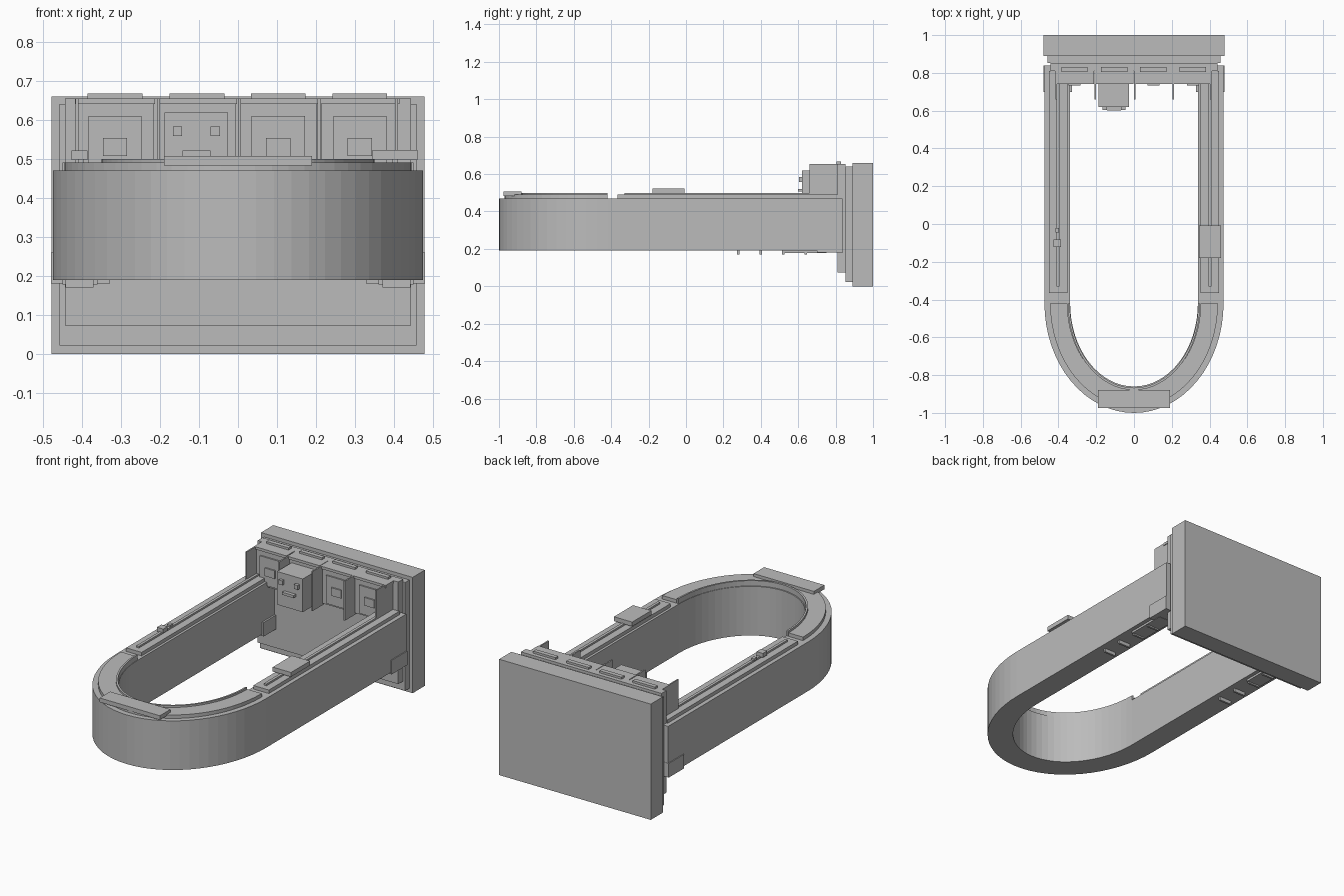
import bpy, bmesh, math

if "Cube" in bpy.data.objects:
    bpy.data.objects.remove(bpy.data.objects["Cube"])

grey = bpy.data.materials.new("plain grey")
grey.diffuse_color = (0.5, 0.5, 0.5, 1)
grey.use_nodes = True
grey.node_tree.nodes["Principled BSDF"].inputs["Base Color"].default_value = grey.diffuse_color


def finish(bm, name):
    bmesh.ops.recalc_face_normals(bm, faces=bm.faces)
    me = bpy.data.meshes.new(name)
    bm.to_mesh(me)
    bm.free()
    me.materials.append(grey)
    ob = bpy.data.objects.new(name, me)
    bpy.context.collection.objects.link(ob)
    return ob


def box(name, x0, x1, y0, y1, z0, z1):
    bm = bmesh.new()
    bmesh.ops.create_cube(bm, size=1)
    for v in bm.verts:
        v.co.x = x0 + (v.co.x + 0.5) * (x1 - x0)
        v.co.y = y0 + (v.co.y + 0.5) * (y1 - y0)
        v.co.z = z0 + (v.co.z + 0.5) * (z1 - z0)
    return finish(bm, name)


def pair(name, x0, x1, *rest):
    box(name + "_right", x0, x1, *rest)
    box(name + "_left", -x1, -x0, *rest)


CY, N = -0.42, 32


def band(name, outer, inner, z0, z1, y_end=None):
    """U-shaped strip: half ellipse, optionally with straight legs."""
    def path(r):
        pts = [(r[0] * math.cos(math.pi * i / N), CY - r[1] * math.sin(math.pi * i / N))
               for i in range(N + 1)]
        if y_end is not None:
            pts = [(r[0], y_end)] + pts + [(-r[0], y_end)]
        return pts
    bm = bmesh.new()
    rings = [[bm.verts.new((o[0], o[1], z0)), bm.verts.new((o[0], o[1], z1)),
              bm.verts.new((i[0], i[1], z1)), bm.verts.new((i[0], i[1], z0))]
             for o, i in zip(path(outer), path(inner))]
    for a, b in zip(rings, rings[1:]):
        for k in range(4):
            bm.faces.new((a[k], a[(k + 1) % 4], b[(k + 1) % 4], b[k]))
    bm.faces.new(rings[0])
    bm.faces.new(rings[-1])
    return finish(bm, name)


# back wall in three steps
box("back_wall", -0.478, 0.478, 0.89, 1.0, 0, 0.66)
box("wall_step_large", -0.457, 0.457, 0.853, 0.89, 0.022, 0.64)
box("wall_step_small", -0.443, 0.443, 0.81, 0.853, 0.073, 0.655)

# U-shaped body and its curved top trim
band("curved_body", (0.474, 0.58), (0.338, 0.44), 0.19, 0.47, 0.838)
band("curved_track", (0.444, 0.55), (0.353, 0.455), 0.47, 0.49)
band("inner_rim", (0.35, 0.459), (0.34, 0.447), 0.47, 0.50)
box("front_plate", -0.19, 0.19, -0.975, -0.88, 0.483, 0.507)

# straight tracks on the legs
pair("leg_track", 0.352, 0.45, -0.365, 0.81, 0.47, 0.49)
pair("leg_rail", 0.394, 0.41, -0.33, 0.81, 0.49, 0.50)
box("right_slider", 0.345, 0.46, -0.18, -0.008, 0.497, 0.522)
box("left_slider", -0.426, -0.386, -0.122, -0.083, 0.497, 0.521)
box("left_stud", -0.416, -0.396, -0.045, -0.02, 0.497, 0.511)

# corner brackets and underside fittings
pair("corner_bracket", 0.328, 0.479, 0.70, 0.84, 0.18, 0.26)
pair("under_plate", 0.36, 0.45, 0.52, 0.75, 0.178, 0.19)
for i, y in enumerate((0.28, 0.40, 0.52, 0.64)):
    pair(f"under_rung_{i}", 0.37, 0.442, y - 0.006, y + 0.006, 0.17, 0.19)

# four stalls
for i, cx in enumerate((-0.315, -0.105, 0.103, 0.312)):
    box(f"stall_body_{i}", cx - 0.098, cx + 0.098, 0.75, 0.82, 0.44, 0.64)
    box(f"stall_lintel_{i}", cx - 0.102, cx + 0.102, 0.74, 0.82, 0.64, 0.655)
    box(f"stall_cap_{i}", cx - 0.07, cx + 0.07, 0.805, 0.83, 0.645, 0.667)
    if i != 1:
        box(f"stall_panel_{i}", cx - 0.068, cx + 0.068, 0.742, 0.75, 0.45, 0.61)
        box(f"stall_latch_{i}", cx - 0.031, cx + 0.031, 0.734, 0.742, 0.507, 0.553)
for i, x in enumerate((-0.412, -0.204, 0.004, 0.208, 0.406)):
    box(f"divider_{i}", x - 0.004, x + 0.004, 0.66, 0.82, 0.43, 0.655)

# head looking out of the second stall
box("head", -0.188, -0.026, 0.62, 0.75, 0.43, 0.619)
for side, x in (("left", -0.155), ("right", -0.058)):
    box("eye_" + side, x - 0.012, x + 0.012, 0.603, 0.62, 0.558, 0.583)
box("mouth", -0.142, -0.07, 0.6, 0.62, 0.506, 0.521)
